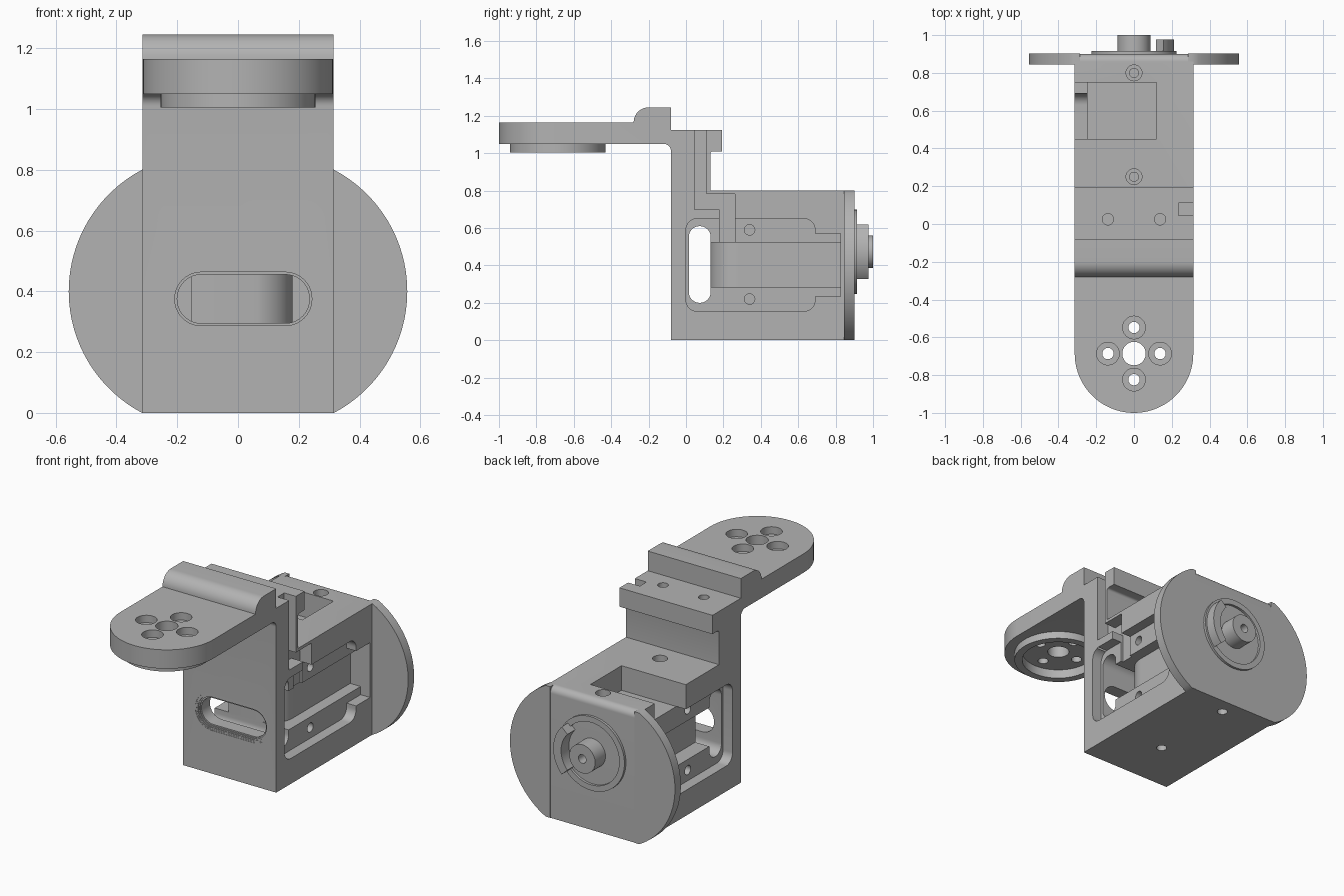
import bpy, bmesh, math
from mathutils import Vector

if "Cube" in bpy.data.objects:
    bpy.data.objects.remove(bpy.data.objects["Cube"], do_unlink=True)

grey = bpy.data.materials.new("plain grey")
grey.use_nodes = True
COLOUR = (0.45, 0.45, 0.45, 1)
grey.diffuse_color = COLOUR
grey.node_tree.nodes["Principled BSDF"].inputs["Base Color"].default_value = COLOUR

W = 0.314  # half width of the bracket


def arc(u, v, r, a0, a1, n=10):
    return [(u + r * math.cos(math.radians(a0 + (a1 - a0) * i / n)),
             v + r * math.sin(math.radians(a0 + (a1 - a0) * i / n))) for i in range(n + 1)]


def circle(u, v, r, n=48):
    return arc(u, v, r, 0, 360, n)[:-1]


def rect(u0, u1, v0, v1):
    return [(u0, v0), (u1, v0), (u1, v1), (u0, v1)]


def rounded(u0, u1, v0, v1, r):
    return (arc(u0 + r, v0 + r, r, 180, 270) + arc(u1 - r, v0 + r, r, 270, 360)
            + arc(u1 - r, v1 - r, r, 0, 90) + arc(u0 + r, v1 - r, r, 90, 180))


def prism(name, pts, axis, a, b):
    """Extrude a 2D profile along an axis from a to b."""
    place = {"X": lambda u, v, d: (d, u, v), "Y": lambda u, v, d: (u, d, v),
             "Z": lambda u, v, d: (u, v, d)}[axis]
    bm = bmesh.new()
    base = bm.faces.new([bm.verts.new(place(u, v, a)) for u, v in pts])
    new = bmesh.ops.extrude_face_region(bm, geom=[base])["geom"]
    bmesh.ops.translate(bm, verts=[g for g in new if isinstance(g, bmesh.types.BMVert)],
                        vec=Vector(place(0, 0, b - a)))
    bmesh.ops.remove_doubles(bm, verts=bm.verts, dist=1e-5)
    bmesh.ops.recalc_face_normals(bm, faces=bm.faces)
    mesh = bpy.data.meshes.new(name)
    bm.to_mesh(mesh)
    bm.free()
    mesh.materials.append(grey)
    ob = bpy.data.objects.new(name, mesh)
    bpy.context.collection.objects.link(ob)
    return ob


def carve(ob, *profile, op="DIFFERENCE"):
    tool = prism("cutter", *profile)
    mod = ob.modifiers.new("cut", "BOOLEAN")
    mod.operation, mod.solver, mod.object = op, "EXACT", tool
    bpy.context.view_layer.update()
    mesh = bpy.data.meshes.new_from_object(ob.evaluated_get(bpy.context.evaluated_depsgraph_get()))
    ob.modifiers.clear()
    ob.data = mesh
    bpy.data.objects.remove(tool, do_unlink=True)


# Body, column and arm as one side profile
side = ([(-0.08, 0), (0.9, 0)] + arc(0.86, 0.76, 0.04, 0, 90)
        + [(0.13, 0.8), (0.13, 0.995)] + arc(0.145, 0.995, 0.015, 180, 90, 4)
        + [(0.193, 1.01), (0.193, 1.125), (-0.08, 1.125), (-0.08, 1.245)]
        + arc(-0.2, 1.165, 0.08, 90, 180) + [(-1, 1.165), (-1, 1.05)]
        + arc(-0.12, 1.01, 0.04, 90, 0))
body = prism("bracket_body", side, "X", -W, W)

# Rounded arm end, mounting collar and its holes
AY = -0.686
carve(body, arc(0, AY, W, 180, 360, 40) + [(0.4, AY), (0.4, -1.1), (-0.4, -1.1), (-0.4, AY)],
      "Z", 0.98, 1.3)
carve(body, circle(0, AY, 0.255, 64), "Z", 1.005, 1.08, op="UNION")
carve(body, circle(0, AY, 0.21, 64), "Z", 0.9, 1.06)
carve(body, circle(0, AY, 0.062), "Z", 0.9, 1.3)
for dx, dy in ((0.138, 0), (-0.138, 0), (0, 0.138), (0, -0.138)):
    carve(body, circle(dx, AY + dy, 0.03), "Z", 0.9, 1.3)
    carve(body, circle(dx, AY + dy, 0.06), "Z", 1.12, 1.3)

# Slot through both sides, and front slot with a flared rim
carve(body, rounded(0.015, 0.132, 0.2, 0.61, 0.058), "X", -0.5, 0.5)
carve(body, rounded(-0.2, 0.235, 0.295, 0.455, 0.079), "Y", -0.2, 0.08)
for i in range(4):
    t = 0.008 * (i + 1)
    carve(body, rounded(-0.2 - t, 0.235 + t, 0.295 - t, 0.455 + t, 0.079 + t),
          "Y", -0.2, -0.045 - 0.033 * math.sqrt(1 - (1 - (i + 1) / 4.3) ** 2))

# Side recesses leaving upper and lower ledges, with a deep channel between
for s in (1, -1):
    inner, outer = s * 0.25, s * 0.4
    carve(body, rounded(0, 0.69, 0.155, 0.65, 0.06), "X", inner, outer)
    carve(body, rect(0.6, 0.825, 0.235, 0.57), "X", inner, outer)
    for z in (0.22, 0.59):
        carve(body, circle(0.34, z, 0.028, 24), "X", s * 0.1, outer)
channel = [(0.4, 0.07), (0.4, 0.825), (0.18, 0.825), (0.18, 0.28)] + \
    arc(0.04, 0.27, 0.14, 0, -90) + [(0.04, 0.07)]
carve(body, channel, "Z", 0.285, 0.522)
carve(body, rect(-0.4, -0.155, 0.07, 0.825), "Z", 0.285, 0.522)

# Top pocket open to one side
carve(body, rect(-0.4, 0.12, 0.45, 0.75), "Z", 0.65, 0.9)
carve(body, rect(-0.4, -0.25, 0.45, 0.75), "Z", 0.5, 0.9)

# Cable groove stepping down the column
groove = [(0.045, 1.2), (0.045, 0.7), (0.18, 0.7), (0.18, 0.5), (0.262, 0.5),
          (0.262, 0.782), (0.11, 0.782), (0.11, 1.2)]
carve(body, groove, "X", 0.235, 0.4)

# Screw holes in the top, bottom and clamp block
for y in (0.25, 0.8):
    carve(body, circle(0, y, 0.024, 24), "Z", 0.66, 0.9)
    carve(body, circle(0, y, 0.042, 32), "Z", 0.76, 0.9)
    carve(body, circle(0, y, 0.03, 24), "Z", -0.1, 0.15)
for x in (-0.138, 0.138):
    carve(body, circle(x, 0.025, 0.03, 24), "Z", 0.95, 1.3)

# Curved wings of the back flange
reach = math.degrees(math.asin(0.4 / 0.452))
parts = [body]
for s, label in ((1, "left"), (-1, "right")):
    edge = [(s * (u), v) for u, v in arc(0.105, 0.4, 0.452, -reach, reach, 32)]
    parts.append(prism(label + "_flange", [(s * 0.285, 0)] + edge + [(s * 0.285, 0.8)],
                       "Y", 0.845, 0.902))

# Back pivot: rim, curved stop and hollow shaft
PZ = 0.473
rim = prism("pivot_rim", circle(0, PZ, 0.225, 64), "Y", 0.895, 0.915)
carve(rim, circle(0, PZ, 0.19, 64), "Y", 0.88, 0.93)
stop = prism("pivot_stop", arc(0, PZ, 0.213, -43, 43, 20) + arc(0, PZ, 0.16, 43, -43, 20),
             "Y", 0.895, 0.976)
shaft = prism("pivot_shaft", circle(0, PZ, 0.087), "Y", 0.895, 1.0)
carve(shaft, circle(0, PZ, 0.026, 24), "Y", 0.93, 1.1)
parts += [rim, stop, shaft]

# Smooth the rounded surfaces, keep edges sharp
for ob in bpy.context.selected_objects:
    ob.select_set(False)
for ob in parts:
    ob.select_set(True)
bpy.context.view_layer.objects.active = body
bpy.ops.object.shade_smooth_by_angle(angle=math.radians(30))
